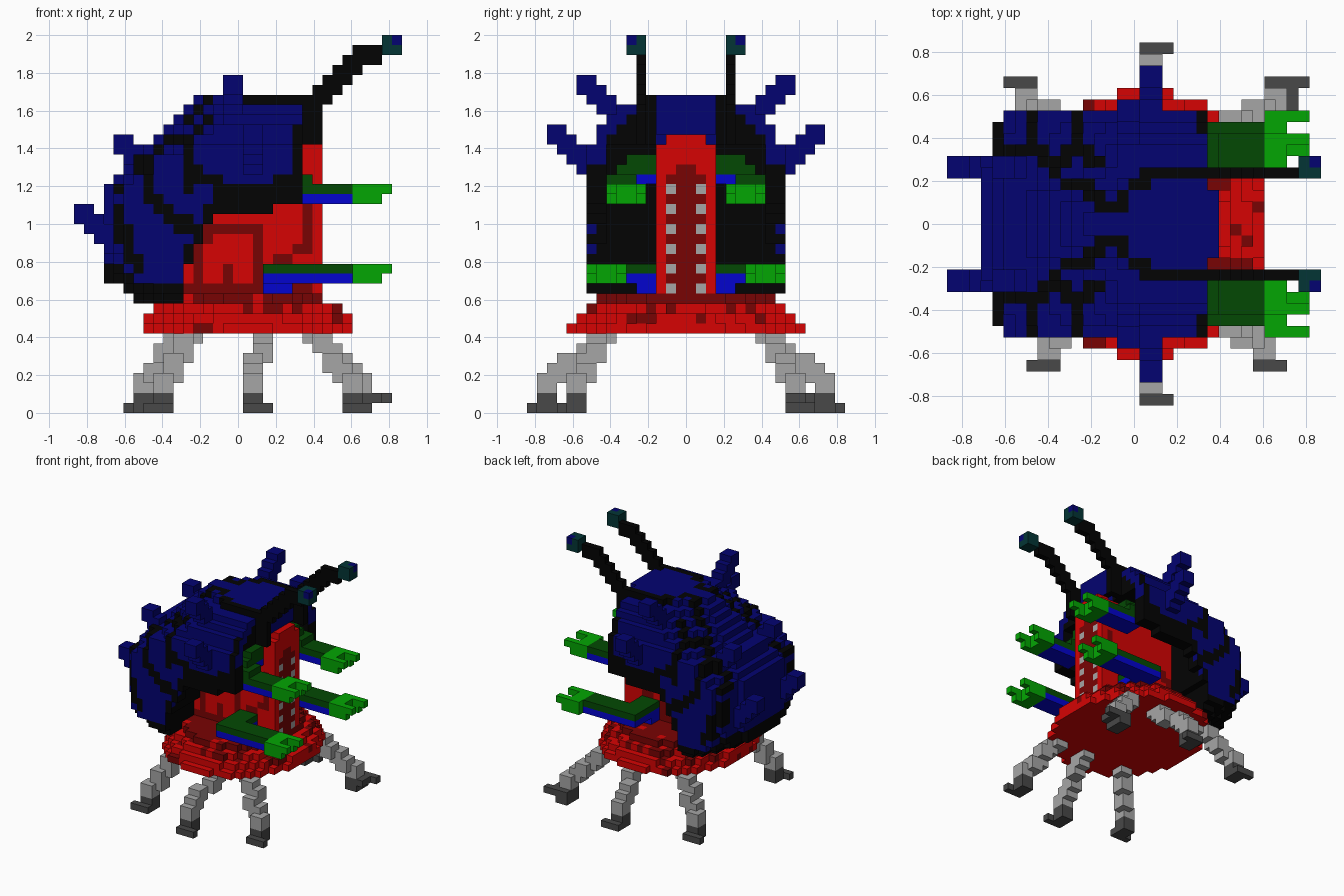
import bpy, random
from mathutils import Vector

random.seed(4)
if "Cube" in bpy.data.objects:
    bpy.data.objects.remove(bpy.data.objects["Cube"])

U = 2 / 38                      # size of one block
COLOURS = {
    "navy": (0.001, 0.001, 0.165), "black": (0.001, 0.001, 0.001),
    "red": (0.67, 0.001, 0.001), "dark red": (0.19, 0.001, 0.001),
    "green": (0.001, 0.38, 0.001), "dark green": (0.001, 0.066, 0.001),
    "blue": (0.001, 0.001, 0.62), "grey": (0.38, 0.38, 0.38),
    "dark grey": (0.065, 0.065, 0.065), "teal": (0.001, 0.036, 0.036),
}
NAMES = list(COLOURS)
MATS = []
for name, rgb in COLOURS.items():
    m = bpy.data.materials.new(name)
    m.use_nodes = True
    m.diffuse_color = (*rgb, 1)
    m.node_tree.nodes["Principled BSDF"].inputs["Base Color"].default_value = (*rgb, 1)
    MATS.append(m)

parts, owner = {}, {}


def put(part, i, j, k, colour):
    """Add one block unless the place is already taken."""
    if (i, j, k) not in owner:
        owner[i, j, k] = part
        parts.setdefault(part, {})[i, j, k] = colour


def box(part, x, y, z, colour, flip=False):
    """Fill half-open block ranges, optionally mirrored across the middle."""
    for i in range(*x):
        for j in range(*y):
            for k in range(*z):
                put(part, i, 31 - j if flip else j, k, colour)


def near(p, lines, d):
    """True if the 2D point lies within d of any polyline."""
    p = Vector(p)
    for line in lines:
        for a, b in zip(line, line[1:]):
            a, b = Vector(a), Vector(b)
            t = max(0, min(1, (p - a).dot(b - a) / (b - a).length_squared))
            if (a.lerp(b, t) - p).length < d:
                return True
    return False


# Mouth: dark slot with two columns of teeth on the front of the body slab
for k in range(12, 23):
    for j in (14, 17):
        put("body", 24, j, k, "grey" if k % 2 == 0 else "dark red")
box("body", (24, 25), (14, 18), (23, 24), "dark red")
box("body", (24, 25), (15, 17), (11, 25), "dark red")

# Body slab with dark folds on its sides
folds = [[(12.5, 12), (12.5, 17), (14, 18.5), (18.5, 18.5), (18.5, 14)],
         [(15.5, 12), (15.5, 14.5)], [(23.5, 21), (23.5, 17), (21, 15.5)]]
for i in range(11, 25):
    for k in range(12, 28):
        dark = i < 24 and (k == 12 or near((i + .5, k + .5), folds, .55))
        for j in range(14 if k == 27 else 13, 18 if k == 27 else 19):
            put("body", i, j, k, "dark red" if dark else "red")

# Flared skirt in four oval layers
for k, a, b, dark in ((8, 10.5, 12, .12), (9, 10.3, 11, .3), (10, 9.2, 10.1, .35), (11, 7.8, 9.2, .9)):
    for i in range(33):
        for j in range(32):
            if ((i - 17) / a) ** 2 + ((j - 15.5) / b) ** 2 <= 1:
                put("skirt", i, j, k, "dark red" if random.random() < dark else "red")

# Arms, antennae and horns in mirrored pairs
for side, flip in (("right", False), ("left", True)):
    up, low, ant = f"{side}_upper_arm", f"{side}_lower_arm", f"{side}_antenna"
    box(up, (20, 23), (10, 13), (25, 26), "dark green", flip)
    box(up, (20, 23), (9, 13), (24, 25), "dark green", flip)
    box(up, (20, 24), (8, 11), (23, 24), "dark green", flip)
    box(up, (20, 23), (11, 13), (23, 24), "blue", flip)
    box(up, (21, 28), (8, 11), (22, 23), "dark green", flip)
    box(up, (22, 28), (8, 11), (21, 22), "blue", flip)
    box(low, (19, 22), (10, 13), (14, 15), "dark green", flip)
    box(low, (19, 22), (10, 13), (13, 14), "blue", flip)
    box(low, (19, 22), (11, 13), (12, 13), "blue", flip)
    box(low, (19, 28), (7, 10), (14, 15), "dark green", flip)
    box(low, (19, 28), (7, 10), (13, 14), "blue", flip)
    # Clawed hands
    for arm, j, k in ((up, 8, 21), (low, 6, 13)):
        box(arm, (28, 30), (j, j + 4), (k, k + 2), "green", flip)
        for f in (j, j + 3):
            box(arm, (30, 31), (f, f + 1), (k, k + 2), "green", flip)
            box(arm, (31, 32), (f, f + 1), (k + 1, k + 2), "green", flip)
    # Stepped antenna with an eye at the tip
    box(ant, (23, 25), (11, 12), (27, 32), "black", flip)
    for i, k in ((24, 31), (25, 32), (26, 33), (27, 34), (28, 35), (29, 35)):
        box(ant, (i, i + 2), (11, 12), (k, k + 2), "black", flip)
    box(ant, (32, 33), (10, 11), (37, 38), "navy", flip)
    box(ant, (31, 33), (10, 12), (36, 38), "teal", flip)
    # Horns: a tip block stepping back into the shell
    horns = (("top", (15, 5, 32), (0, 1, -1), 4), ("side", (17, 2, 27), (0, 1, -1), 5),
             ("back", (4, 10, 26), (1, 0, -1), 3), ("rear", (0, 10, 19), (1, 0, -1), 4))
    for label, tip, step, n in horns:
        for s in range(n):
            r = [(t + s * d, t + s * d + 2) for t, d in zip(tip, step)]
            box(f"{side}_{label}_horn", *r, "navy", flip)

# Shell: rear profile, lower edge and plate seams
BACK = {31: 12, 30: 11, 29: 10, 28: 9, 27: 8, 26: 7, 25: 5, 24: 5, 23: 4, 12: 5, 11: 6}
EDGE = {3: 13, 4: 13, 5: 12, 11: 15, 12: 17, 13: 19, 20: 21, 21: 21, 22: 21, 23: 28}
for n in range(6, 11):
    EDGE[n] = 11
for n in range(14, 20):
    EDGE[n] = 20
side_seams = [[(11.5, 29), (11.5, 25), (14, 23), (16, 22), (19, 22), (22.5, 24), (22.5, 28)],
              [(7.5, 24.5), (7.5, 22.5), (9, 20.5), (11, 19), (13, 18.5)],
              [(4.5, 20), (5.2, 17), (6.5, 14.5)]]
top_seams = [[(23, 4.5), (18, 4.5), (16, 3), (15, 1.8), (13.5, 1.8), (12.5, 3), (10.5, 3.5)],
             [(4.5, 7), (6, 5.2), (7.5, 6.5), (9.5, 5.2), (11.5, 6.5), (13, 5.5)],
             [(4.5, 7), (4.5, 8)], [(7.5, 6.5), (7.5, 8)], [(11.5, 6.5), (11.5, 9)]]


def shell_half_width(k):
    if k < 12:
        return 9
    return 10 if k < 24 else 10 * (1 - ((k - 23.5) / 8.7) ** 2) ** .5


for i, low in EDGE.items():
    for k in range(low, 32):
        w = shell_half_width(k)
        round_off = 2 + .45 * max(0, k - 22) + .3 * max(0, 16 - k)
        side = near((i + .5, k + .5), side_seams, .7)
        for j in range(32):
            y = abs(j - 15.5)
            if y > w or i < BACK.get(k, 3) + round(round_off * (y / w) ** 2):
                continue
            if i == 23 and y > 3:
                continue
            if i >= 12 and k < 27 and y < w - 1.6:      # hollow behind the face
                continue
            black = k < low + 2 if i < 23 else False
            black = black or (side and y > 6.5) or (k > 21 and near((i + .5, y), top_seams, .7))
            put("shell", i, j, k, "black" if black else "navy")


# Legs: sloping stacks of blocks ending in dark feet
def leg(name, top, bottom, toe_x, toe_y):
    box(name, (bottom[0], bottom[0] + 2), (bottom[1], bottom[1] + 2), (0, 2), "dark grey")
    box(name, toe_x, (toe_y, toe_y + 1), (0, 1), "dark grey")
    for k in range(2, 8):
        t = (7 - k) / 5
        i = round(top[0] + (bottom[0] - top[0]) * t)
        j = round(top[1] + (bottom[1] - top[1]) * t)
        box(name, (i, i + 2), (j, j + 2), (k, min(k + 2, 8)), "grey")


leg("right_rear_leg", (11, 7), (8, 4), (7, 10), 3)
leg("left_rear_leg", (10, 23), (6, 26), (5, 8), 28)
leg("right_middle_leg", (18, 7), (17, 1), (17, 20), 0)
leg("left_middle_leg", (18, 23), (17, 29), (17, 20), 31)
leg("right_front_leg", (23, 7), (27, 4), (27, 30), 3)
leg("left_front_leg", (23, 23), (28, 26), (28, 30), 28)
box("left_front_leg", (28, 32), (28, 29), (1, 2), "dark grey")
box("left_front_leg", (30, 31), (26, 28), (1, 2), "dark grey")

# Turn the blocks of each part into a mesh of outer faces only
DIRS = [(1, 0, 0), (-1, 0, 0), (0, 1, 0), (0, -1, 0), (0, 0, 1), (0, 0, -1)]
for part, cells in parts.items():
    verts, faces, mats = {}, [], []
    for c, colour in cells.items():
        for d in DIRS:
            if (c[0] + d[0], c[1] + d[1], c[2] + d[2]) in owner:
                continue
            ax = [n for n in range(3) if d[n]][0]
            u, v = (ax + 1) % 3, (ax + 2) % 3
            face = []
            for a, b in ((0, 0), (1, 0), (1, 1), (0, 1)):
                p = list(c)
                p[ax] += d[ax] > 0
                p[u] += a
                p[v] += b
                face.append(verts.setdefault(tuple(p), len(verts)))
            faces.append(face if d[ax] > 0 else face[::-1])
            col, y = colour, c[1] - 15.5
            if part == "shell":
                # Black inside, underneath and around the face, with a navy rim
                rim = abs(y) > shell_half_width(c[2]) - 1.4 and (c[2] > 24 or c[2] in (16, 18))
                if d[2] < 0 or d[1] * y < 0 or (d[0] > 0 and abs(y) > 3 and not rim):
                    col = "black"
                elif d[0] > 0:
                    col = "navy"
            elif part == "skirt" and d[2] < 0:
                col = "red"
            mats.append(NAMES.index(col))
    me = bpy.data.meshes.new(part)
    me.from_pydata([((x - 16.5) * U, (y - 16) * U, z * U) for x, y, z in verts], [], faces)
    used = sorted(set(mats))
    for n in used:
        me.materials.append(MATS[n])
    for poly, n in zip(me.polygons, mats):
        poly.material_index = used.index(n)
    me.update()
    bpy.context.scene.collection.objects.link(bpy.data.objects.new(part, me))
